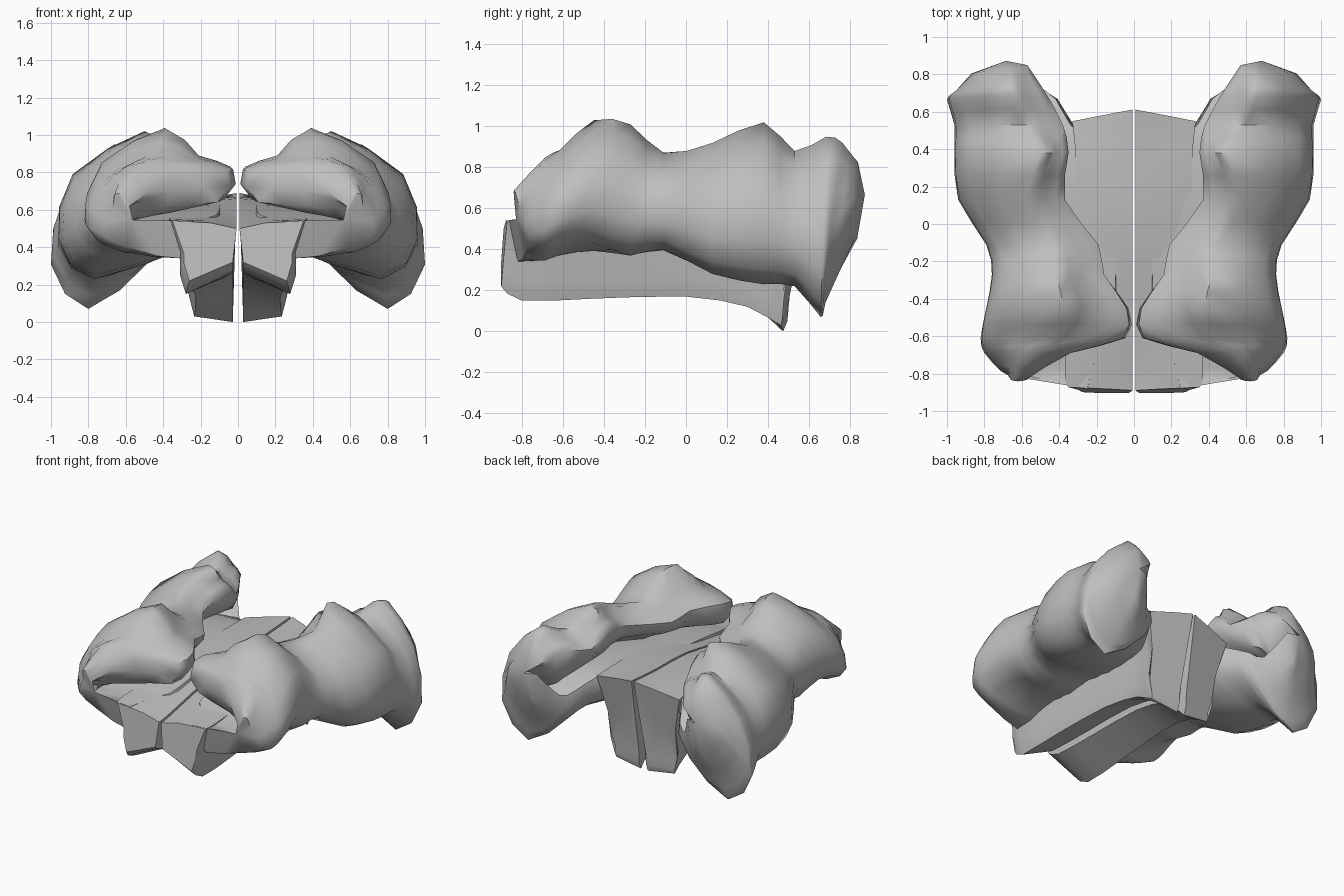
import bpy
import bmesh
from math import radians
from mathutils import Vector

default = bpy.data.objects.get("Cube")
if default:
    bpy.data.objects.remove(default)

# One plain grey for the whole model
grey = bpy.data.materials.new("plain grey")
grey.use_nodes = True
grey.diffuse_color = (.52, .52, .52, 1)
grey.node_tree.nodes["Principled BSDF"].inputs["Base Color"].default_value = grey.diffuse_color


def refine(points, closed, lerp):
    """Insert a curved midpoint between neighbouring items."""
    count = len(points)
    result = []
    for i in range(count if closed else count - 1):
        pick = lambda k: points[k % count if closed else max(0, min(count - 1, k))]
        result += [pick(i), lerp(pick(i - 1), pick(i), pick(i + 1), pick(i + 2))]
    return result if closed else result + [points[-1]]


def curve_point(before, start, end, after):
    return (start + end) * .56 - (before + after) * .06


def curve_ring(*rings):
    return [curve_point(*corners) for corners in zip(*rings)]


def loft(name, rings, rounded, front_bulge, rear_bulge):
    """Skin the rings, close both ends with a fan and mirror the half."""
    if rounded:
        rings = [refine(ring, True, curve_point) for ring in rings]
    rings = refine(rings, False, curve_ring)
    bm = bmesh.new()
    loops = [[bm.verts.new(p) for p in ring] for ring in rings]
    size = len(loops[0])
    for first, second in zip(loops, loops[1:]):
        for i in range(size):
            j = (i + 1) % size
            bm.faces.new((first[i], first[j], second[j], second[i]))
    for loop, bulge in ((loops[0], -front_bulge), (loops[-1], rear_bulge)):
        middle = sum((v.co for v in loop), Vector()) / size
        hub = bm.verts.new(middle + Vector((0, bulge, 0)))
        for i in range(size):
            bm.faces.new((loop[i], loop[(i + 1) % size], hub))
    bmesh.ops.recalc_face_normals(bm, faces=bm.faces)
    mesh = bpy.data.meshes.new(name)
    bm.to_mesh(mesh)
    bm.free()
    mesh.materials.append(grey)
    obj = bpy.data.objects.new(name, mesh)
    bpy.context.collection.objects.link(obj)
    bpy.ops.object.select_all(action="DESELECT")
    obj.select_set(True)
    bpy.context.view_layer.objects.active = obj
    bpy.ops.object.shade_smooth_by_angle(angle=radians(50))
    obj.modifiers.new("Mirror", "MIRROR").use_mirror_merge = False


def section(y, lean, skew, outline):
    """Place an x-z outline at depth y, tilted with height and with width."""
    return [Vector((x, y + lean * (z - .5) + skew * (x - .5), z)) for x, z in outline]


def wing_ring(y, out, low, top, crest, lip, lip_z, crease, root, floor, lean=0, skew=0):
    """Sheet that leaves the body, sweeps outward and curls back over itself."""
    rise = top - low
    return section(y, lean, skew, [
        (root + .05, floor - .2),
        (out * .8, low),
        (out, low + .27 * rise),
        (out * .92, low + .71 * rise),
        (crest, top),
        ((crest + lip) / 2, lip_z + .06),
        (lip, lip_z),
        (lip + .05, floor + .07),
        (crease, floor - .02),
        (root, floor),
    ])


def keel_ring(y, width, top, shoulder, low, groove, lean=0, skew=0):
    """Half of the central body: a slit on the centre line, a groove below."""
    slit = .008
    return section(y, lean, skew, [
        (slit, top),
        (width * .5, (top + shoulder) / 2 + .01),
        (width + .06, shoulder),
        (width, max(.37, low + .1)),
        (width, low + .1),
        (width * .9, low),
        (slit + .02, low + groove),
    ])


# Curled side wings: front lobe, waist, rear lobe and trailing claw
wing = [
    wing_ring(-.82, .73, .4, .68, .66, .58, .62, .6, .25, .54, lean=-.25, skew=.2),
    wing_ring(-.69, .8, .38, .83, .6, .34, .78, .6, .2, .55),
    wing_ring(-.61, .82, .42, .89, .48, .06, .8, .56, .12, .57),
    wing_ring(-.45, .79, .43, 1.03, .38, .04, .83, .5, .1, .6),
    wing_ring(-.27, .76, .37, 1.01, .42, .16, .82, .45, .1, .62),
    wing_ring(-.11, .79, .4, .87, .45, .19, .79, .42, .1, .63),
    wing_ring(.13, .94, .28, .92, .58, .37, .81, .6, .1, .64),
    wing_ring(.38, .96, .23, 1.02, .5, .35, .88, .65, .2, .63),
    wing_ring(.53, .96, .22, .88, .6, .38, .79, .66, .34, .6),
    wing_ring(.67, 1, .07, .95, .66, .46, .82, .7, .42, .53, lean=.03),
    wing_ring(.73, .97, .14, .92, .67, .51, .8, .74, .5, .5, lean=.1, skew=-.05),
    wing_ring(.86, .87, .47, .82, .67, .57, .75, .74, .6, .67, skew=-.15),
]
loft("side_wings", wing, True, .01, .04)

# Central body with a dropped heel at the rear
keel = [
    keel_ring(-.87, .29, .5, .54, .22, .1, lean=.08, skew=.04),
    keel_ring(-.8, .31, .51, .55, .15, .12),
    keel_ring(-.45, .3, .58, .57, .16, .1),
    keel_ring(0, .27, .66, .62, .17, .08),
    keel_ring(.3, .25, .67, .64, .12, .05),
    keel_ring(.45, .26, .68, .63, .03, -.03, skew=-.05),
    keel_ring(.5, .27, .69, .62, .1, .02, lean=.2, skew=-.15),
]
loft("central_keel", keel, False, 0, 0)
